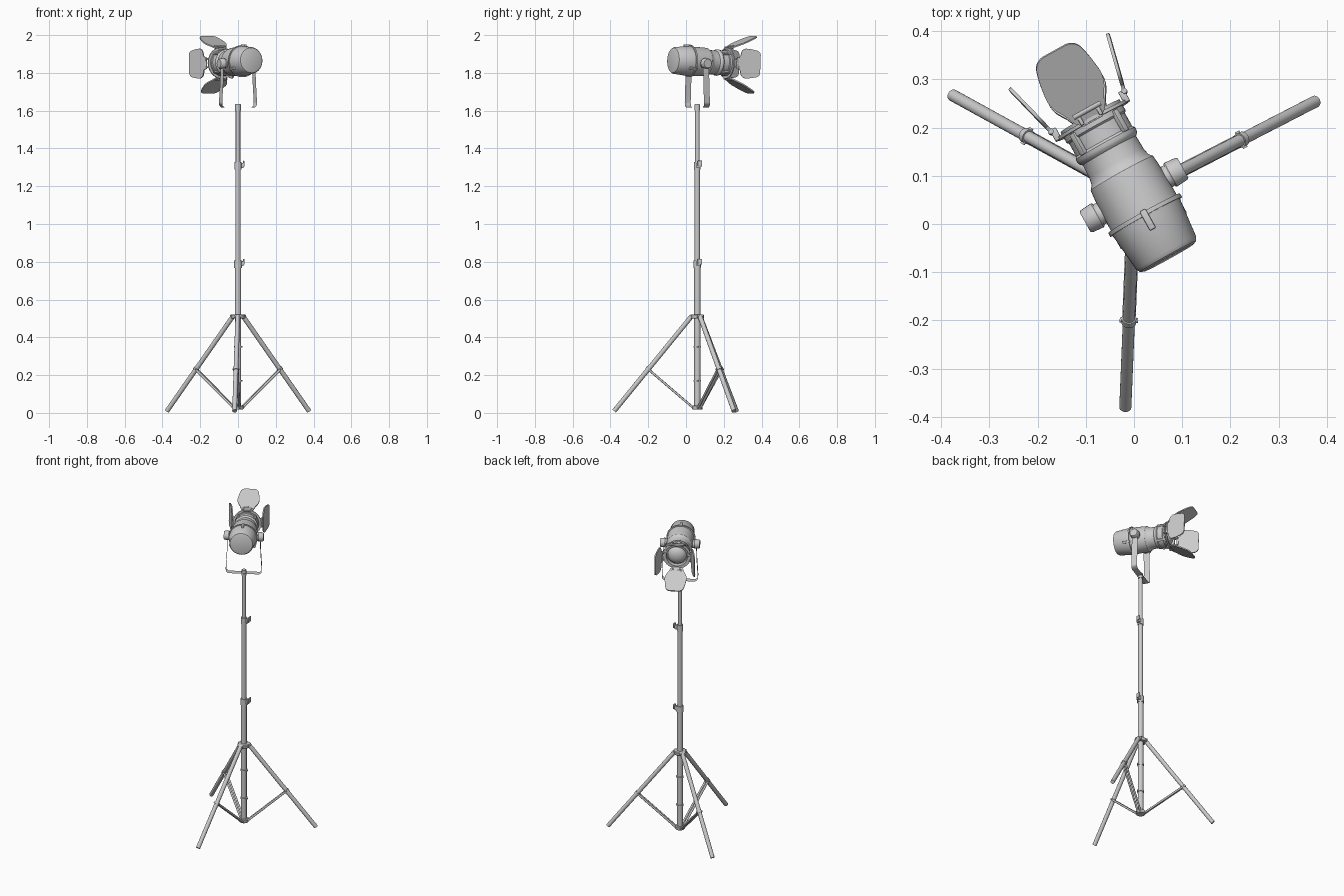
import bpy, bmesh, math
from mathutils import Matrix, Vector

if "Cube" in bpy.data.objects:
    bpy.data.objects.remove(bpy.data.objects["Cube"])

POLE_Y = 0.06
AXIS = Vector((0, POLE_Y, 0))
# lamp frame: local x = across, local y = beam direction, local z = up
YOKE = Matrix.Translation((0, POLE_Y, 1.86)) @ Matrix.Rotation(math.radians(29), 4, 'Z')
LAMP = YOKE @ Matrix.Rotation(math.radians(-2.5), 4, 'X')


def finish(name, bm, matrix=Matrix(), angle=35):
    bmesh.ops.recalc_face_normals(bm, faces=bm.faces)
    mesh = bpy.data.meshes.new(name)
    bm.to_mesh(mesh)
    bm.free()
    ob = bpy.data.objects.new(name, mesh)
    bpy.context.collection.objects.link(ob)
    ob.matrix_world = matrix
    bpy.ops.object.select_all(action='DESELECT')
    ob.select_set(True)
    bpy.context.view_layer.objects.active = ob
    bpy.ops.object.shade_smooth_by_angle(angle=math.radians(angle))
    return ob


def tube(name, a, b, r, matrix=Matrix(), sides=20):
    a, b = Vector(a), Vector(b)
    bm = bmesh.new()
    m = Matrix.Translation((a + b) / 2) @ (b - a).to_track_quat('Z', 'Y').to_matrix().to_4x4()
    bmesh.ops.create_cone(bm, cap_ends=True, segments=sides, radius1=r, radius2=r,
                          depth=(b - a).length, matrix=m)
    return finish(name, bm, matrix)


def box(name, centre, size, matrix=Matrix(), bevel=0.002):
    bm = bmesh.new()
    bmesh.ops.create_cube(bm, size=1, matrix=Matrix.Translation(centre) @ Matrix.Diagonal((*size, 1)))
    bmesh.ops.bevel(bm, geom=bm.edges[:], offset=bevel, segments=2, affect='EDGES', profile=0.5)
    return finish(name, bm, matrix)


def lathe(name, profile, axis, matrix=Matrix(), sides=48, closed=False):
    """profile is a list of (radius, position along axis)"""
    bm = bmesh.new()
    pts = [Vector((r, 0, p)) if axis == 'Z' else Vector((r, p, 0)) for r, p in profile]
    if closed:
        pts.append(pts[0])
    vs = [bm.verts.new(p) for p in pts]
    es = [bm.edges.new(e) for e in zip(vs, vs[1:])]
    bmesh.ops.spin(bm, geom=vs + es, cent=(0, 0, 0), angle=math.tau, steps=sides,
                   axis=(0, 0, 1) if axis == 'Z' else (0, 1, 0))
    bmesh.ops.remove_doubles(bm, verts=bm.verts, dist=0.00005)
    return finish(name, bm, matrix)


# telescopic pole
pole = Matrix.Translation(AXIS)
tube('pole_lower', (0, 0, 0.02), (0, 0, 0.80), 0.0165, pole)
tube('pole_middle', (0, 0, 0.78), (0, 0, 1.32), 0.014, pole)
tube('pole_upper', (0, 0, 1.30), (0, 0, 1.635), 0.012, pole)
for z in (0.17, 0.35):
    tube('pole_band', (0, 0, z - 0.005), (0, 0, z + 0.005), 0.02, pole)
    box('pole_band_lug', (0.02, 0, z), (0.01, 0.01, 0.01), pole)

# height clamps with wing screws
for z, r in ((0.79, 0.02), (1.31, 0.018)):
    tube('clamp_collar', (0, 0, z - 0.022), (0, 0, z + 0.018), r, pole)
    box('clamp_lug', (0.02, 0.006, z), (0.02, 0.022, 0.026), pole)
    tube('clamp_screw', (0.015, 0.006, z), (0.033, 0.012, z + 0.004), 0.005, pole, 12)
    box('clamp_wing', (0.031, 0.014, z + 0.01), (0.007, 0.024, 0.03), pole)

# tripod spiders
lathe('upper_spider', [(0, 0.50), (0.034, 0.50), (0.036, 0.503), (0.036, 0.517),
                       (0.032, 0.521), (0, 0.521)], 'Z', pole, 32)
lathe('lower_spider', [(0, 0.018), (0.026, 0.018), (0.028, 0.021), (0.028, 0.036),
                       (0.024, 0.04), (0, 0.04)], 'Z', pole, 32)

# legs and braces
for foot in ((-0.376, 0.267), (0.376, 0.254), (-0.018, -0.38)):
    flat = Vector((foot[0], foot[1], 0)) - AXIS
    out = flat.normalized()
    side = Vector((-out.y, out.x, 0))
    top = AXIS + out * 0.03 + Vector((0, 0, 0.512))
    end = AXIS + flat + Vector((0, 0, 0.01))
    along = (end - top).normalized()
    joint = top.lerp(end, 0.56)
    tube('leg', top, end, 0.0125)
    tube('leg_collar', joint - along * 0.007, joint + along * 0.007, 0.0155)
    tube('leg_hinge_pin', top - side * 0.018, top + side * 0.018, 0.009)
    tube('brace_pin', joint - side * 0.019, joint + side * 0.019, 0.005)
    base = AXIS + out * 0.025 + Vector((0, 0, 0.03))
    tube('brace_lower_pin', base - side * 0.014, base + side * 0.014, 0.006)
    for s in (-0.008, 0.008):
        tube('brace', base + side * s, joint + side * s, 0.006, sides=12)

# yoke: a bent flat strap
path = [(-0.095, 0.005), (-0.098, -0.10), (-0.105, -0.215), (-0.103, -0.234), (-0.09, -0.244)]
path += [(-x, z) for x, z in reversed(path)]
bm = bmesh.new()
rows = [[bm.verts.new((x, y, z)) for y in (-0.018, 0.018)] for x, z in path]
faces = [bm.faces.new((p[0], p[1], q[1], q[0])) for p, q in zip(rows, rows[1:])]
bmesh.ops.solidify(bm, geom=faces, thickness=0.009)
finish('yoke', bm, YOKE, 50)
tube('yoke_socket', (0, 0, 1.60), (0, 0, 1.632), 0.015, pole)

# lamp housing: rear cap
lathe('rear_cap', [(0, -0.149), (0.058, -0.149), (0.066, -0.146), (0.071, -0.138), (0.079, -0.058),
                   (0.08, -0.052), (0.085, -0.052), (0.085, -0.043), (0.078, -0.043), (0, -0.043)],
      'Y', LAMP)
# barrel with raised bands and recessed mouth
lathe('barrel', [(0, -0.045), (0.078, -0.045), (0.076, 0.03), (0.074, 0.052), (0.067, 0.06),
                 (0.064, 0.075), (0.063, 0.105), (0.068, 0.110), (0.070, 0.115), (0.070, 0.122),
                 (0.066, 0.127), (0.066, 0.158), (0.07, 0.162), (0.07, 0.188), (0.062, 0.188),
                 (0.060, 0.165), (0, 0.165)], 'Y', LAMP)
dome = [(0.055 * math.cos(t), 0.164 + 0.036 * math.sin(t)) for t in
        [i * math.pi / 16 for i in range(8)]] + [(0, 0.2)]
lathe('lens', dome, 'Y', LAMP)

# cap latches, barrel clips
for phi in (0, 120, 240):
    m = LAMP @ Matrix.Rotation(math.radians(phi), 4, 'Y')
    box('cap_latch', (0, -0.062, 0.081), (0.014, 0.045, 0.012), m)
for phi in range(45, 360, 90):
    m = LAMP @ Matrix.Rotation(math.radians(phi), 4, 'Y')
    box('barrel_clip', (0, 0.147, 0.069), (0.014, 0.05, 0.012), m)

# tilt knobs
for s in (-1, 1):
    tube('pivot_boss', (s * 0.06, 0, -0.01), (s * 0.095, 0, -0.01), 0.024, YOKE, 28)
    lathe('tilt_knob', [(0, 0.084), (0.026, 0.084), (0.028, 0.087), (0.026, 0.112), (0.023, 0.116),
                        (0, 0.116)], 'Z',
          YOKE @ Matrix.Translation((0, 0, -0.01)) @ Matrix.Rotation(s * math.pi / 2, 4, 'Y'), 28)

# barn door ring
lathe('door_ring', [(0.068, 0.174), (0.083, 0.174), (0.083, 0.181), (0.068, 0.181)], 'Y', LAMP,
      closed=True)

# barn doors: half outlines, mirrored (across, along)
tall = [(0.022, -0.03), (0.036, -0.015), (0.046, 0.01), (0.066, 0.045), (0.058, 0.11), (0.046, 0.148)]
wide = [(0.028, -0.008), (0.036, 0.01), (0.078, 0.02), (0.079, 0.06), (0.066, 0.121)]
for name, half, phi, tilt in (('top_door', tall, 0, 24), ('bottom_door', tall, 180, 26),
                              ('right_door', wide, 90, 13), ('left_door', wide, 270, 15)):
    m = LAMP @ Matrix.Rotation(math.radians(phi), 4, 'Y')
    leaf = m @ Matrix.Translation((0, 0.2, 0.087)) @ Matrix.Rotation(math.radians(tilt), 4, 'X')
    bm = bmesh.new()
    outline = half + [(-x, y) for x, y in reversed(half)]
    bm.faces.new([bm.verts.new((x, y, -0.0035)) for x, y in outline])
    tip = [v for v in bm.verts if v.co.y > 0.012]
    bmesh.ops.bevel(bm, geom=tip, offset=0.026, segments=5, affect='VERTICES', profile=0.5,
                    clamp_overlap=True)
    # give the leaf its thickness
    lid = bmesh.ops.extrude_face_region(bm, geom=bm.faces[:])['geom']
    bmesh.ops.translate(bm, verts=[g for g in lid if isinstance(g, bmesh.types.BMVert)],
                        vec=(0, 0, 0.007))
    finish(name, bm, leaf)
    tube(name + '_hinge', (-0.032, 0.198, 0.087), (0.032, 0.198, 0.087), 0.006, m, 14)
    for s in (-1, 1):
        box(name + '_bracket', (s * 0.022, 0.188, 0.081), (0.008, 0.026, 0.014), m)
